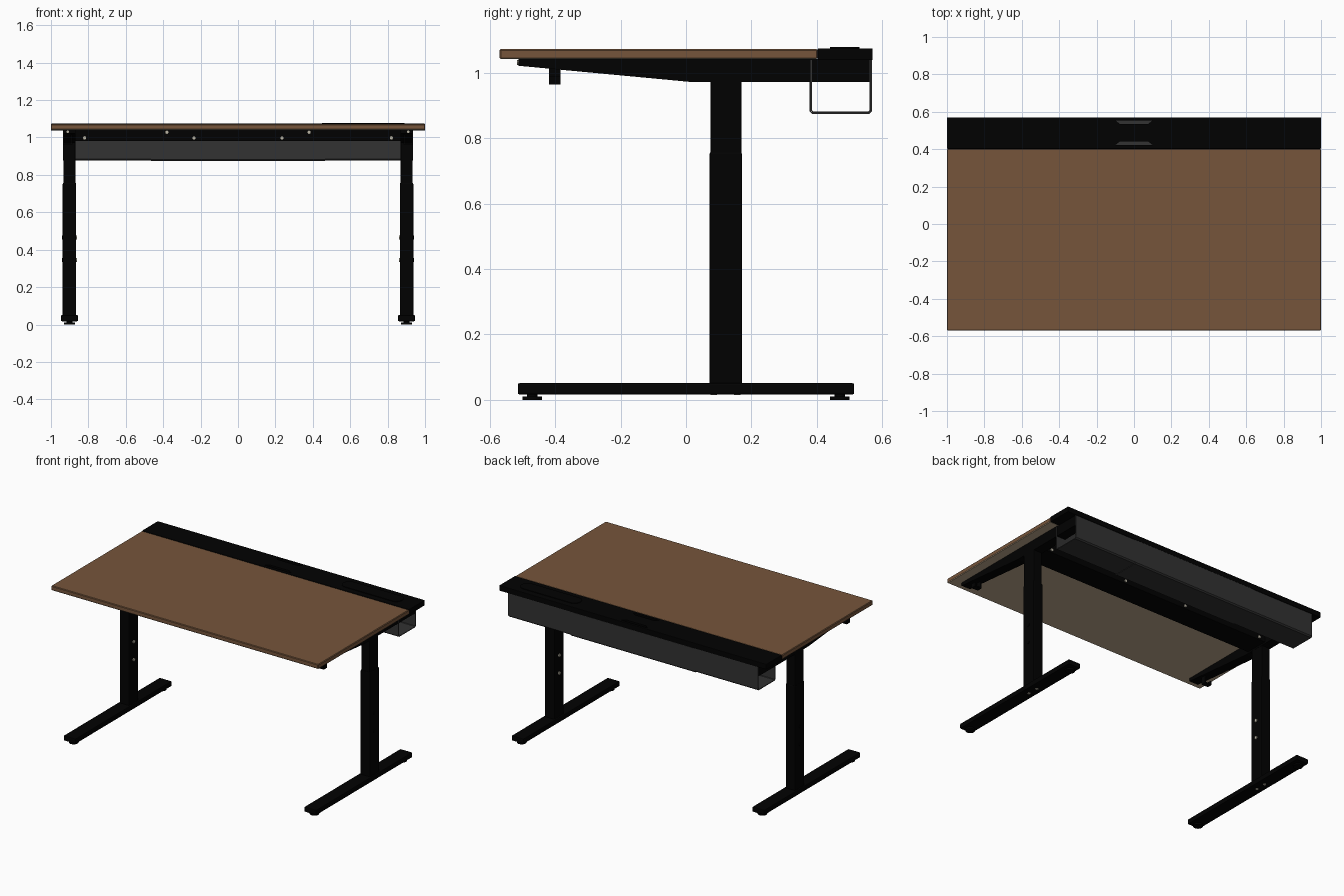
import bpy, bmesh
from mathutils import Matrix, Vector

cube = bpy.data.objects.get("Cube")
if cube:
    bpy.data.objects.remove(cube, do_unlink=True)


def material(name, rgb):
    m = bpy.data.materials.new(name)
    m.use_nodes = True
    colour = (*rgb, 1)
    m.diffuse_color = colour
    m.node_tree.nodes["Principled BSDF"].inputs["Base Color"].default_value = colour
    return m


black = material("matte black", (0.0004, 0.0004, 0.0004))
wood = material("walnut brown", (0.18, 0.091, 0.044))
raw = material("raw beige board", (0.52, 0.4, 0.27))
grey = material("charcoal grey", (0.032, 0.032, 0.032))
steel = material("bolt steel", (0.5, 0.47, 0.38))


def finish(name, bm, mat, bevel=0, smooth=False):
    bmesh.ops.recalc_face_normals(bm, faces=bm.faces[:])
    mesh = bpy.data.meshes.new(name)
    bm.to_mesh(mesh)
    bm.free()
    ob = bpy.data.objects.new(name, mesh)
    bpy.context.collection.objects.link(ob)
    mesh.materials.append(mat)
    if bevel:
        mod = ob.modifiers.new("bevel", "BEVEL")
        mod.width = bevel
        mod.segments = 2
    if smooth:
        bpy.ops.object.select_all(action="DESELECT")
        bpy.context.view_layer.objects.active = ob
        ob.select_set(True)
        bpy.ops.object.shade_smooth_by_angle()
    return ob


def box(name, xs, ys, zs, mat, bevel=0):
    bm = bmesh.new()
    bmesh.ops.create_cube(bm, size=1)
    for v in bm.verts:
        v.co = [r[0] if c < 0 else r[1] for c, r in zip(v.co, (xs, ys, zs))]
    return finish(name, bm, mat, bevel)


def prism(name, outline, axis, start, end, mat):
    # Extrude a flat outline along x (outline in y,z) or z (outline in x,y)
    bm = bmesh.new()
    points = [(start, a, b) if axis == "x" else (a, b, start) for a, b in outline]
    face = bm.faces.new([bm.verts.new(p) for p in points])
    out = bmesh.ops.extrude_face_region(bm, geom=[face])["geom"]
    step = Vector((end - start, 0, 0) if axis == "x" else (0, 0, end - start))
    bmesh.ops.translate(bm, vec=step, verts=[g for g in out if isinstance(g, bmesh.types.BMVert)])
    return finish(name, bm, mat)


def disc(name, centre, radius, depth, mat, axis="z", sides=20):
    bm = bmesh.new()
    bmesh.ops.create_cone(bm, cap_ends=True, segments=sides, radius1=radius, radius2=radius, depth=depth)
    turn = {"x": Matrix.Rotation(1.5708, 4, "Y"), "y": Matrix.Rotation(1.5708, 4, "X"), "z": Matrix()}[axis]
    bmesh.ops.transform(bm, matrix=Matrix.Translation(centre) @ turn, verts=bm.verts[:])
    return finish(name, bm, mat, smooth=True)


def span(side, a, b):
    return sorted((side * a, side * b))


# Desktop board with an unfinished underside
top = box("desktop", (-1, 1), (-0.57, 0.402), (1.041, 1.072), wood)
top.data.materials.append(raw)
for p in top.data.polygons:
    p.material_index = 1 if p.normal.z < -0.5 else 0
mod = top.modifiers.new("bevel", "BEVEL")
mod.width = 0.004

# Rear accessory rail with two finger openings cut through to the tray
rail = box("rear_rail", (-1, 1), (0.402, 0.57), (1.038, 1.074), black, 0.003)
for name, outer, inner in (("back", 0.554, 0.534), ("front", 0.422, 0.442)):
    outline = [(-0.1, outer), (0.1, outer), (0.075, inner), (-0.075, inner)]
    cutter = prism("opening_cutter_" + name, outline, "z", 1.0, 1.1, black)
    cutter.hide_render = True
    cutter.hide_viewport = True
    mod = rail.modifiers.new("opening_" + name, "BOOLEAN")
    mod.operation = "DIFFERENCE"
    mod.object = cutter

# Raised pad with rounded ends
pad = box("raised_pad", (0.45, 0.89), (0.44, 0.53), (1.07, 1.078), black)
mod = pad.modifiers.new("round_ends", "BEVEL")
mod.width = 0.044
mod.segments = 6
mod.limit_method = "WEIGHT"
weights = pad.data.attributes.new("bevel_weight_edge", "FLOAT", "EDGE")
for e in pad.data.edges:
    a, b = (pad.data.vertices[i].co for i in e.vertices)
    weights.data[e.index].value = float(abs(a.z - b.z) > 0.001)


# Open-ended cable tray: thin U section, with a slightly larger centre sleeve
def tray(name, half, grow):
    y0, y1, z0, t, c = 0.38 - grow, 0.566 + grow, 0.877 - grow, 0.005, 0.008
    section = [(y0, 1.038), (y0, z0 + c), (y0 + c, z0), (y1 - c, z0), (y1, z0 + c), (y1, 1.038),
               (y1 - t, 1.038), (y1 - t, z0 + c), (y1 - c, z0 + t),
               (y0 + c, z0 + t), (y0 + t, z0 + c), (y0 + t, 1.038)]
    prism(name, section, "x", -half, half, grey)


tray("cable_tray", 0.935, 0)
tray("tray_sleeve", 0.465, 0.003)

# Crossbeam between the columns, bolted
box("crossbeam", (-0.87, 0.87), (0.04, 0.2), (0.981, 1.041), black, 0.003)
for x in (-0.82, -0.235, 0.235, 0.82):
    for y in (0.038, 0.202):
        disc("beam_bolt", (x, y, 0.998), 0.009, 0.008, steel, "y", 10)
for x in (-0.38, 0.38):
    disc("beam_bolt_upper", (x, 0.038, 1.028), 0.009, 0.008, steel, "y", 10)

# Legs, arms and feet, one set per side
for side, label in ((-1, "right"), (1, "left")):
    # Tapered support arm, its rear end held inside the tray
    arm = [(-0.512, 1.041), (-0.512, 1.021), (0.02, 0.971), (0.56, 0.971), (0.56, 1.041)]
    prism("support_arm_" + label, arm, "x", side * 0.868, side * 0.934, black)
    disc("arm_bolt", (side * 0.91, -0.513, 1.031), 0.007, 0.006, steel, "y", 10)

    # Telescoping column
    box("lower_column_" + label, span(side, 0.866, 0.937), (0.072, 0.171), (0.045, 0.757), black, 0.005)
    box("upper_column_" + label, span(side, 0.869, 0.934), (0.075, 0.169), (0.74, 0.99), black, 0.005)
    for z in (0.345, 0.465):
        disc("column_bolt", (side * 0.864, 0.12, z), 0.011, 0.008, steel, "x", 12)
        disc("column_plug", (side * 0.937, 0.12, z), 0.011, 0.006, black, "x", 12)

    # Foot with levelling pads
    box("foot_" + label, span(side, 0.856, 0.946), (-0.514, 0.514), (0.017, 0.051), black, 0.005)
    for y in (-0.47, 0.47):
        disc("leveller_pad", (side * 0.901, y, 0.005), 0.03, 0.01, black)
        disc("leveller_stem", (side * 0.901, y, 0.014), 0.016, 0.014, black)
    for y in (0.085, 0.157):
        disc("foot_bolt", (side * 0.901, y, 0.017), 0.01, 0.004, steel, "z", 10)

    # Hanging cable hook
    ys = (-0.418, -0.384)
    box("hook_strap_" + label, span(side, 0.885, 0.893), ys, (0.963, 1.025), black)
    box("hook_base_" + label, span(side, 0.885, 0.935), ys, (0.963, 0.97), black)
    box("hook_lip_" + label, span(side, 0.928, 0.935), ys, (0.963, 0.99), black)
